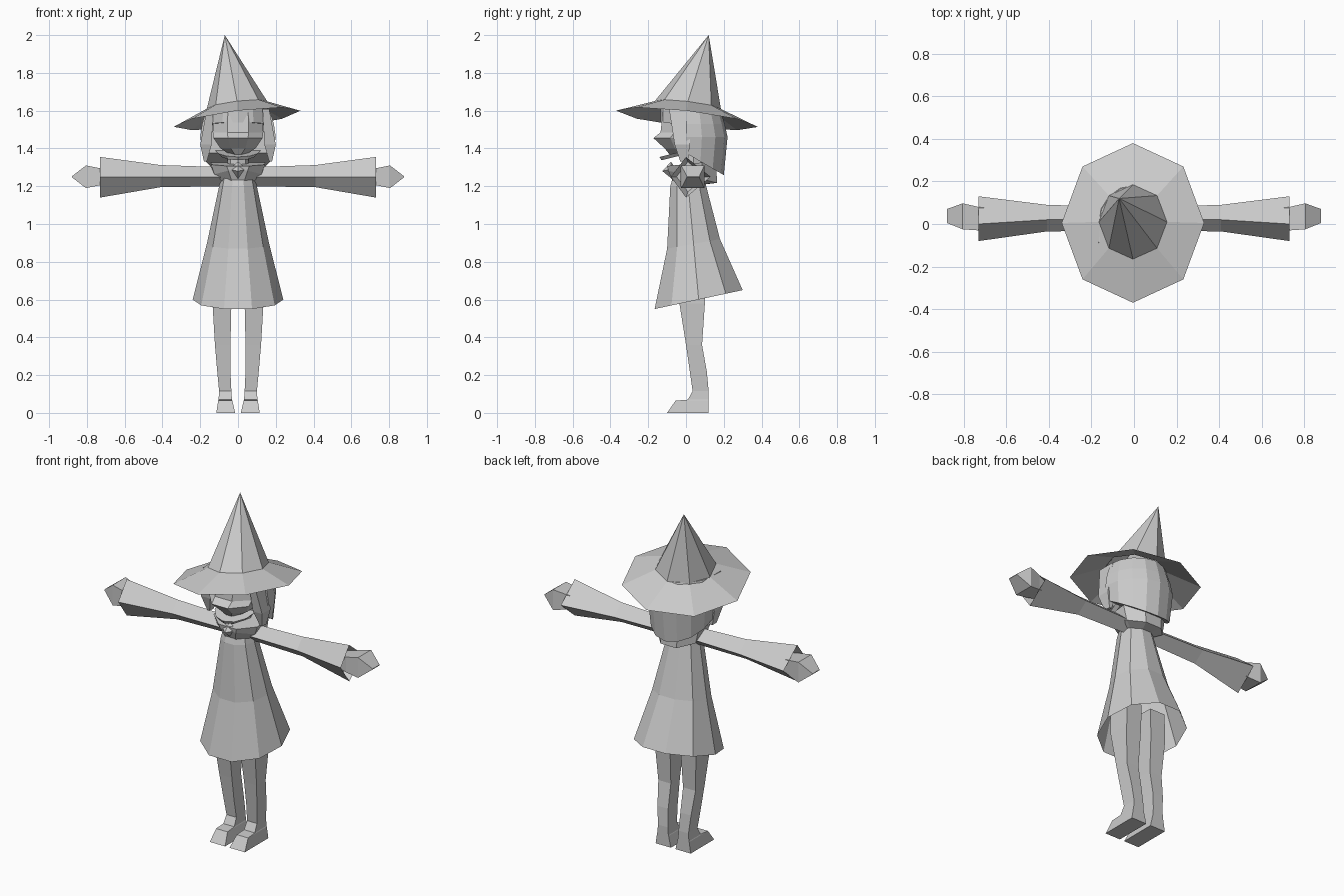
import bpy, bmesh
from math import cos, sin, pi

grey = bpy.data.materials.new("plain_grey")
grey.diffuse_color = (0.6, 0.6, 0.6, 1)


def ring(n, cx, cy, rx, ry, z, tx=0.0, ty=0.0, phase=0.0):
    """Elliptical ring lying in a plane tilted by slopes tx and ty."""
    pts = []
    for i in range(n):
        a = 2 * pi * i / n + phase
        x, y = rx * cos(a), ry * sin(a)
        pts.append((cx + x, cy + y, z + tx * x + ty * y))
    return pts


def arc(n, rx, ry, z, ty=0.0, cy=0.0):
    """Half ellipse; positive ry bulges to the back, negative to the front."""
    pts = []
    for i in range(n + 1):
        y = ry * sin(pi * i / n)
        pts.append((rx * cos(pi * i / n), cy + y, z + ty * y))
    return pts


def rect(x0, x1, y0, y1, z):
    return [(x0, y0, z), (x1, y0, z), (x1, y1, z), (x0, y1, z)]


def loft(name, rings, cap_start=True, cap_end=True):
    """Skin a stack of equal-length rings into a flat-shaded mesh."""
    bm = bmesh.new()
    vs = [[bm.verts.new(p) for p in r] for r in rings]
    n = len(rings[0])
    for a, b in zip(vs, vs[1:]):
        for i in range(n):
            j = (i + 1) % n
            bm.faces.new((a[i], a[j], b[j], b[i]))
    if cap_start:
        bm.faces.new(vs[0][::-1])
    if cap_end:
        bm.faces.new(vs[-1])
    bmesh.ops.remove_doubles(bm, verts=bm.verts[:], dist=0.0005)
    bmesh.ops.recalc_face_normals(bm, faces=bm.faces[:])
    me = bpy.data.meshes.new(name)
    bm.to_mesh(me)
    bm.free()
    me.materials.append(grey)
    ob = bpy.data.objects.new(name, me)
    bpy.context.collection.objects.link(ob)
    return ob


# Pointed hat: tilted brim, cone base, off-centre tip
loft("hat", [
    ring(8, -0.005, 0.005, 0.335, 0.375, 1.557, 0.127, -0.115),
    ring(8, -0.005, 0.01, 0.16, 0.175, 1.63, 0.12, -0.12),
    [(-0.07, 0.12, 2.0)] * 8], cap_start=False, cap_end=False)

# Dress with an open, tilted hem
loft("dress", [
    ring(10, 0, 0.067, 0.24, 0.245, 0.60, 0, 0.215),
    ring(10, 0, 0.04, 0.165, 0.147, 0.895, 0, 0.18),
    ring(10, 0, 0.012, 0.10, 0.10, 1.20),
    ring(10, 0, 0.015, 0.075, 0.07, 1.31)], cap_start=False)

# Head with overhanging face, narrowing to the chin
loft("head", [
    ring(8, 0, -0.02, 0.04, 0.07, 1.365, 0, 0, pi / 8),
    ring(8, 0, -0.02, 0.10, 0.10, 1.40, 0, 0, pi / 8),
    ring(8, 0, -0.02, 0.14, 0.165, 1.455, 0, 0, pi / 8),
    ring(8, 0, -0.01, 0.145, 0.135, 1.485, 0, 0, pi / 8),
    ring(8, 0, 0, 0.14, 0.13, 1.62, 0, 0, pi / 8)])
loft("neck", [ring(8, 0, 0.04, 0.055, 0.055, 1.25),
              ring(8, 0, 0.04, 0.055, 0.055, 1.42)])

# Jaw strip below the face
loft("jaw", [arc(6, 0.10, -0.13, 1.37, 0.25),
             arc(6, 0.12, -0.14, 1.39, 0.25)])

# Hair at the back, fringe and side locks
loft("back_hair", [
    arc(8, 0.185, 0.20, 1.375, -0.58),
    arc(8, 0.20, 0.22, 1.46),
    arc(8, 0.19, 0.205, 1.53),
    arc(8, 0.165, 0.18, 1.61)])
loft("fringe", [
    arc(6, 0.165, -0.135, 1.525, -0.1),
    arc(6, 0.155, -0.135, 1.62)])
for s, side in ((-1, "left"), (1, "right")):
    lock = [rect(0.165, 0.18, -0.03, 0.01, 1.33),
            rect(0.14, 0.20, -0.06, 0.02, 1.42),
            rect(0.13, 0.165, -0.09, 0.02, 1.61)]
    loft(side + "_hair_lock", [[(s * x, y, z) for x, y, z in r] for r in lock])

# Collar bowl and its knot
loft("collar", [
    ring(8, 0, 0.02, 0.07, 0.09, 1.21, 0, 0, pi / 8),
    ring(8, 0, 0.035, 0.135, 0.14, 1.25, 0, -0.25, pi / 8),
    ring(8, 0, 0.03, 0.155, 0.14, 1.32, 0, 0.1, pi / 8),
    ring(8, 0, 0.03, 0.10, 0.09, 1.32, 0, 0.1, pi / 8)])
loft("collar_knot", [
    [(0, -0.07, 1.235)] * 4,
    [(-0.05, -0.08, 1.29), (0, -0.125, 1.28), (0.05, -0.08, 1.29), (0, -0.05, 1.29)],
    [(0, -0.08, 1.33)] * 4], cap_start=False, cap_end=False)


def diamond(x, yf, yt, yb, z0, z1):
    """Sleeve cross-section: front, top, back and bottom points."""
    return [(x, yf, 1.25), (x, yt, z1), (x, yb, 1.25), (x, yt, z0)]


def block(x, y0, y1, z0, z1):
    return [(x, y0, z0), (x, y1, z0), (x, y1, z1), (x, y0, z1)]


sleeve = [diamond(0.05, -0.03, 0.025, 0.08, 1.20, 1.30),
          diamond(0.41, -0.035, 0.02, 0.09, 1.195, 1.312),
          diamond(0.73, -0.08, 0.0, 0.13, 1.14, 1.355),
          diamond(0.68, -0.05, 0.01, 0.10, 1.17, 1.33)]
hand = [block(0.66, -0.02, 0.07, 1.215, 1.285),
        block(0.73, -0.03, 0.08, 1.205, 1.295),
        block(0.805, -0.025, 0.097, 1.19, 1.31),
        block(0.88, 0.005, 0.07, 1.248, 1.252)]
leg = [rect(0.015, 0.115, -0.10, 0.12, 0),
       rect(0.03, 0.105, -0.055, 0.12, 0.065),
       rect(0.032, 0.103, 0.01, 0.12, 0.07),
       rect(0.035, 0.10, 0.035, 0.12, 0.115),
       rect(0.04, 0.11, 0.02, 0.11, 0.22),
       rect(0.04, 0.122, 0.0, 0.085, 0.36),
       rect(0.035, 0.135, -0.035, 0.10, 0.58),
       rect(0.03, 0.13, -0.04, 0.10, 0.74)]

# Sleeves, hands and legs, mirrored left and right
for s, side in ((-1, "left"), (1, "right")):
    for part, rings in (("sleeve", sleeve), ("hand", hand), ("leg", leg)):
        loft(side + "_" + part, [[(s * x, y, z) for x, y, z in r] for r in rings])
